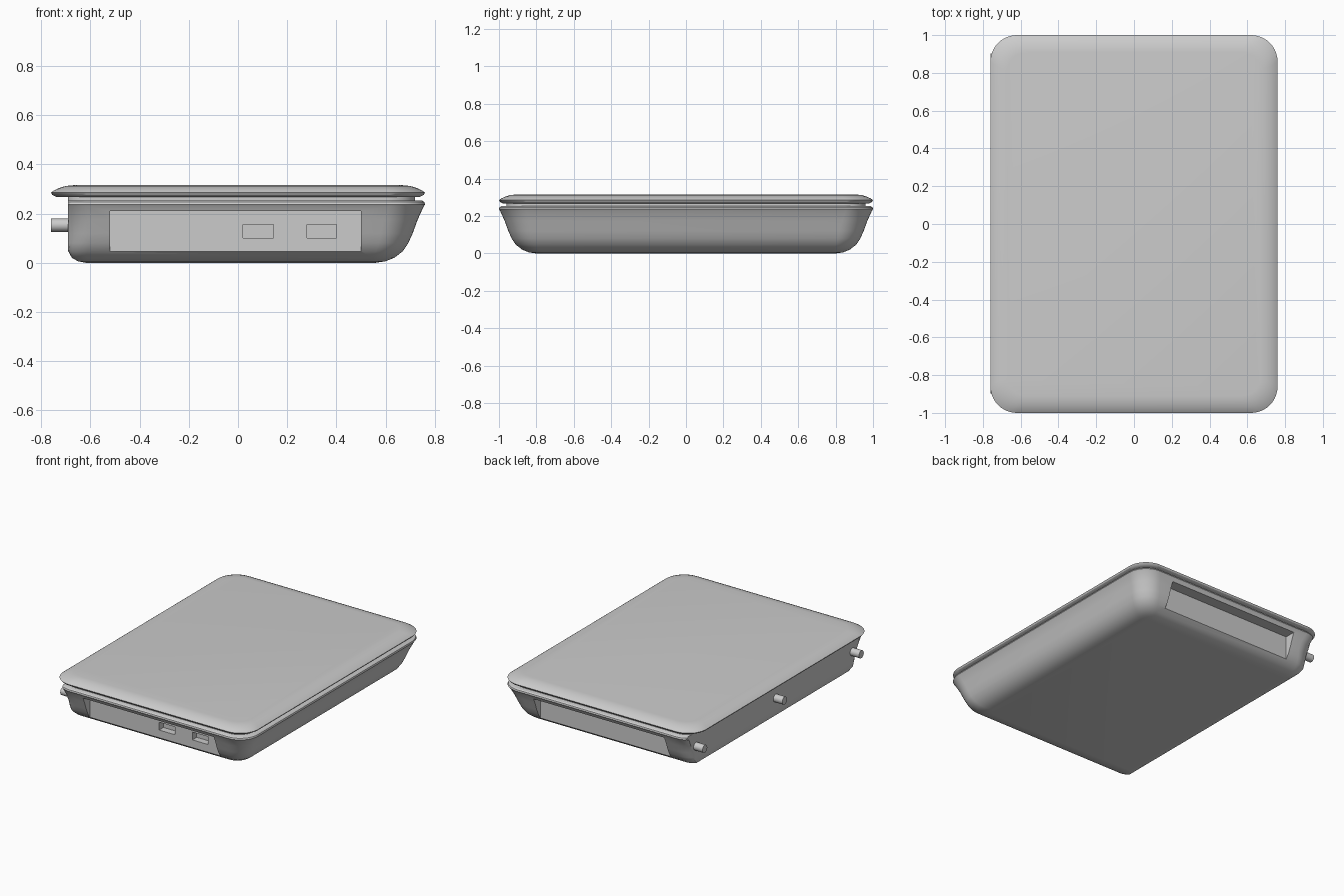
import bpy, bmesh, math
from mathutils import Matrix

if "Cube" in bpy.data.objects:
    bpy.data.objects.remove(bpy.data.objects["Cube"])

HX, HY = 0.76, 1.0


def ring(inset, z, r, left=None, n=10):
    """Rounded rectangle outline; 'left' slices the left side off flat."""
    x1, y1 = HX - inset, HY - inset
    x0 = -x1 if left is None else min(-x1, left - 0.03)
    pts = []
    for k, (cx, cy) in enumerate([(x1 - r, y1 - r), (x0 + r, y1 - r),
                                  (x0 + r, r - y1), (x1 - r, r - y1)]):
        for i in range(n + 1):
            a = math.pi / 2 * (k + i / n)
            x, y = cx + r * math.cos(a), cy + r * math.sin(a)
            pts.append((x if left is None else max(x, left), y, z))
    return pts


def loft(name, rings):
    bm = bmesh.new()
    loops = [[bm.verts.new(p) for p in r] for r in rings]
    for a, b in zip(loops, loops[1:]):
        for i in range(len(a)):
            j = (i + 1) % len(a)
            bm.faces.new((a[i], a[j], b[j], b[i]))
    bm.faces.new(loops[0][::-1])
    bm.faces.new(loops[-1])
    bmesh.ops.recalc_face_normals(bm, faces=bm.faces)
    return finish(name, bm)


def finish(name, bm):
    me = bpy.data.meshes.new(name)
    bm.to_mesh(me)
    bm.free()
    ob = bpy.data.objects.new(name, me)
    bpy.context.collection.objects.link(ob)
    return ob


def smooth(ob, deg=30):
    bpy.ops.object.select_all(action='DESELECT')
    ob.select_set(True)
    bpy.context.view_layer.objects.active = ob
    bpy.ops.object.shade_smooth_by_angle(angle=math.radians(deg))


def cut(ob, lo, hi):
    """Subtract an axis-aligned box from ob."""
    bm = bmesh.new()
    size = [b - a for a, b in zip(lo, hi)]
    mid = [(a + b) / 2 for a, b in zip(lo, hi)]
    bmesh.ops.create_cube(bm, size=1, matrix=Matrix.Translation(mid) @ Matrix.Diagonal((*size, 1)))
    tool = finish("cutter", bm)
    tool.hide_render = True
    mod = ob.modifiers.new("cut", 'BOOLEAN')
    mod.object, mod.operation, mod.solver = tool, 'DIFFERENCE', 'EXACT'
    bpy.context.view_layer.objects.active = ob
    bpy.ops.object.modifier_apply(modifier=mod.name)
    bpy.data.objects.remove(tool)


# Lower case: bowl-shaped with a flat left side (inset, z, corner radius, left)
body = loft("lower_case", [ring(*s) for s in [
    (0.200, 0.000, 0.06, -0.62), (0.160, 0.006, 0.075, -0.65),
    (0.125, 0.020, 0.09, -0.675), (0.090, 0.047, 0.11, -0.69),
    (0.068, 0.080, 0.12, -0.69), (0.050, 0.120, 0.13, -0.69),
    (0.030, 0.175, 0.135, -0.69), (0.006, 0.228, 0.14, -0.69),
    (0.000, 0.237, 0.14, -0.69), (0.003, 0.247, 0.14, -0.69),
    (0.012, 0.253, 0.14, -0.69)]])

# Port panel recesses at both ends, then the two ports in the front one
cut(body, (-0.52, -1.2, 0.03), (0.50, -0.908, 0.21))
cut(body, (-0.52, 0.908, 0.03), (0.50, 1.2, 0.21))
for x0, x1 in [(0.02, 0.145), (0.28, 0.40)]:
    cut(body, (x0, -1.0, 0.10), (x1, -0.86, 0.155))
smooth(body)

# Seam between case and lid
seam = loft("seam_core", [ring(0.04, z, 0.12, -0.69) for z in (0.24, 0.275)])
smooth(seam)

# Lid with a domed edge
lid = loft("lid", [ring(*s) for s in [
    (0.022, 0.267, 0.13), (0.006, 0.275, 0.14), (0.000, 0.285, 0.14),
    (0.012, 0.294, 0.14), (0.034, 0.304, 0.13), (0.060, 0.312, 0.12),
    (0.090, 0.315, 0.10)]])
smooth(lid)

# Pegs on the flat left side
for i, y in enumerate((-0.87, -0.015, 0.875)):
    bm = bmesh.new()
    bmesh.ops.create_cone(bm, cap_ends=True, segments=24, radius1=0.027, radius2=0.027, depth=0.09,
                          matrix=Matrix.Translation((-0.715, y, 0.153)) @ Matrix.Rotation(math.pi / 2, 4, 'Y'))
    smooth(finish(f"side_peg_{i + 1}", bm))
